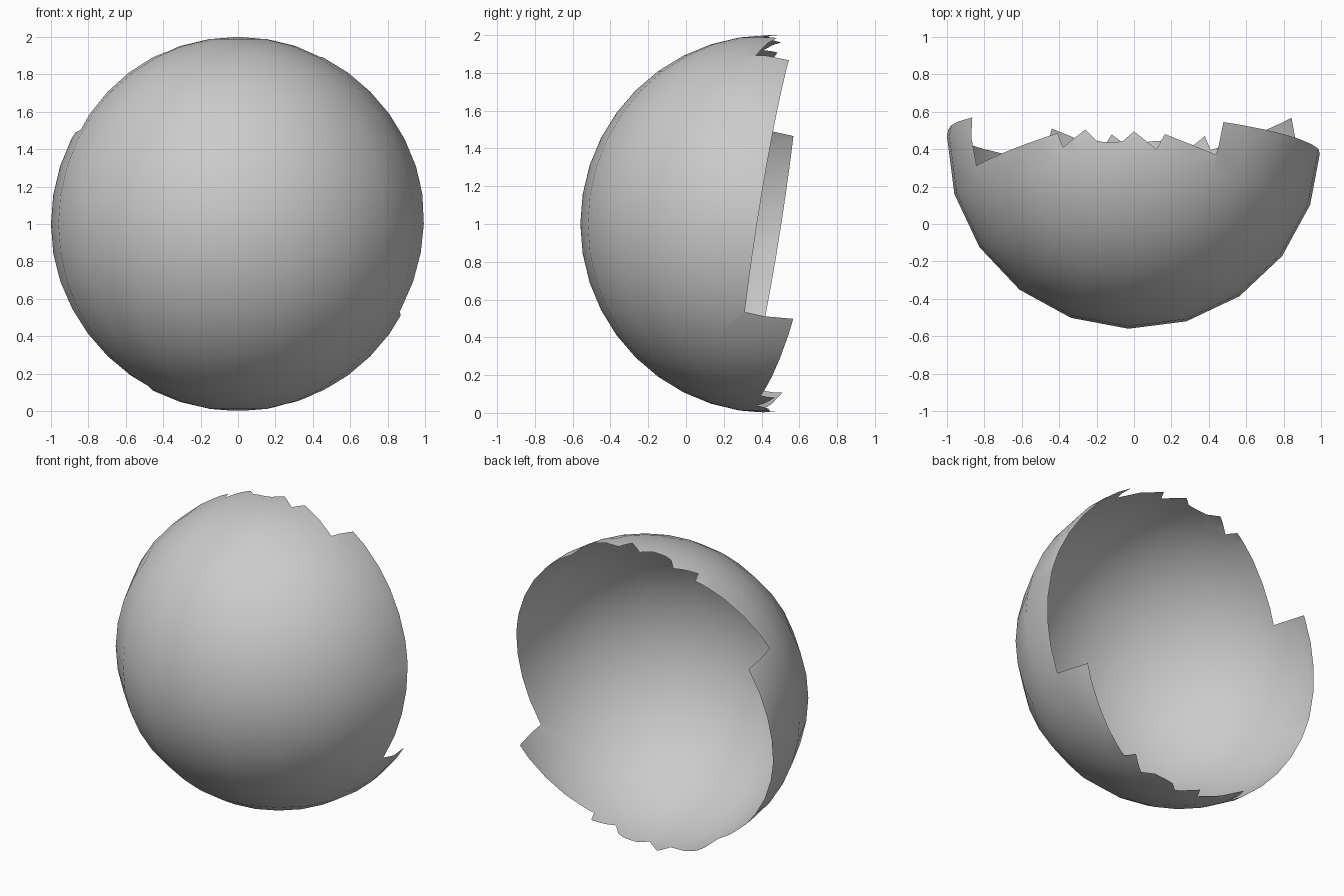
import bpy, bmesh
from math import sqrt, radians
from mathutils import Vector, Matrix

if "Cube" in bpy.data.objects:
    bpy.data.objects.remove(bpy.data.objects["Cube"])

CENTRE = Vector((0, 0.44, 1))


def make_object(name, bm):
    mesh = bpy.data.meshes.new(name)
    bm.to_mesh(mesh)
    bm.free()
    obj = bpy.data.objects.new(name, mesh)
    bpy.context.collection.objects.link(obj)
    obj.location = CENTRE
    return obj


# Full sphere with vertical axis
bm = bmesh.new()
bmesh.ops.create_uvsphere(bm, u_segments=20, v_segments=20, radius=1,
                          matrix=Matrix.Rotation(radians(-1.7), 4, 'Z'))
shell = make_object("half_shell", bm)

# Broken rim: (x, y) from the sphere centre, running over the top, left to right
top = [(-.41, .045), (-.38, -.03), (-.26, .065), (-.20, .005), (-.165, -.002),
       (-.13, -.004), (-.095, -.002), (-.06, .003), (0, .055), (.12, -.04),
       (.165, .04), (.44, -.07), (.48, .105)]
half = [Vector((-.855, -.13, .51))]
half += [Vector((x, y, sqrt(1 - x * x - y * y))) for x, y in top]
half += [Vector((.872, -.13, -.47))]
# The lower half of the rim is the upper half inverted through the centre
rim = half + [-p for p in half]

# Cutter: fan from the sphere centre to the rim, closed by a point in front
bm = bmesh.new()
inner = bm.verts.new((0, 0, 0))
front = bm.verts.new((0, -6, 0))
ring = [bm.verts.new(p.normalized() * 3) for p in rim]
for a, b in zip(ring, ring[1:] + ring[:1]):
    bm.faces.new((inner, a, b))
    bm.faces.new((front, b, a))
bmesh.ops.recalc_face_normals(bm, faces=bm.faces)
cutter = make_object("rim_cutter", bm)
cutter.hide_render = True

# Keep only the front part of the sphere
mod = shell.modifiers.new("broken_rim", 'BOOLEAN')
mod.operation = 'INTERSECT'
mod.solver = 'EXACT'
mod.object = cutter
bpy.context.view_layer.objects.active = shell
shell.select_set(True)
bpy.ops.object.modifier_apply(modifier=mod.name)
bpy.data.objects.remove(cutter)

# Open the shell by removing the inner cut faces
bm = bmesh.new()
bm.from_mesh(shell.data)
caps = [f for f in bm.faces if f.calc_center_median().length < 0.9
        or min(v.co.length for v in f.verts) < 0.5]
bmesh.ops.delete(bm, geom=caps, context='FACES')
bm.to_mesh(shell.data)
bm.free()
shell.data.shade_smooth()
